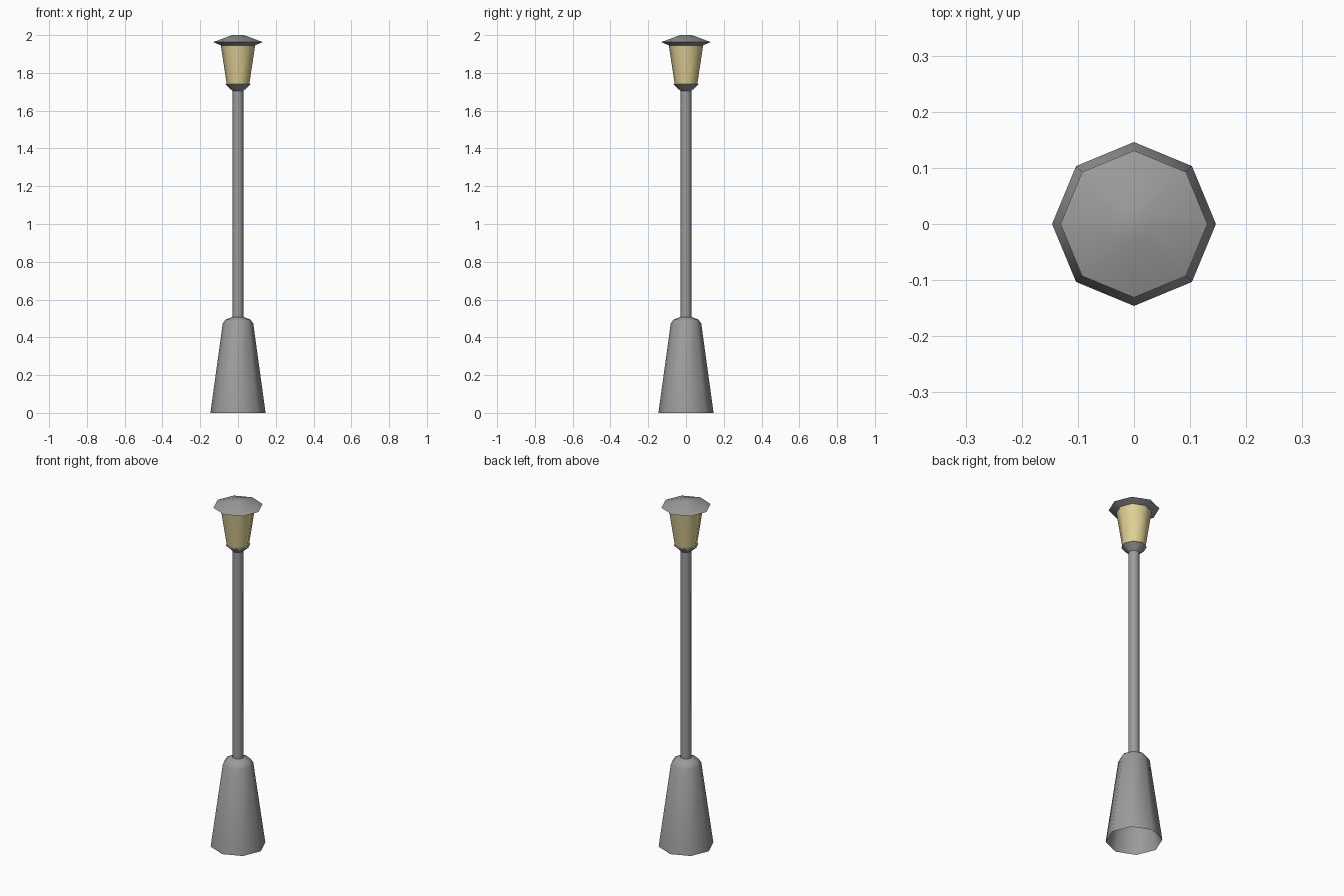
import bpy, math

if "Cube" in bpy.data.objects:
    bpy.data.objects.remove(bpy.data.objects["Cube"])

SIDES = 8


def material(name, rgb):
    m = bpy.data.materials.new(name)
    m.diffuse_color = (*rgb, 1.0)
    m.use_nodes = True
    m.node_tree.nodes["Principled BSDF"].inputs["Base Color"].default_value = m.diffuse_color
    return m


def lathe(name, profile, mat, cap_top=False, cap_bottom=False):
    """Eight-sided turned part from (radius, height) points, bottom to top."""
    verts, faces = [], []
    for r, z in profile:
        for i in range(SIDES):
            a = 2 * math.pi * i / SIDES
            verts.append((r * math.cos(a), r * math.sin(a), z))
    for k in range(len(profile) - 1):
        for i in range(SIDES):
            j = (i + 1) % SIDES
            a, b = k * SIDES, (k + 1) * SIDES
            faces.append((a + i, a + j, b + j, b + i))
    if cap_top:
        top = (len(profile) - 1) * SIDES
        faces.append(tuple(top + i for i in range(SIDES)))
    if cap_bottom:
        faces.append(tuple(reversed(range(SIDES))))
    mesh = bpy.data.meshes.new(name)
    mesh.from_pydata(verts, [], faces)
    mesh.materials.append(mat)
    obj = bpy.data.objects.new(name, mesh)
    bpy.context.collection.objects.link(obj)
    bpy.ops.object.select_all(action='DESELECT')
    obj.select_set(True)
    bpy.context.view_layer.objects.active = obj
    bpy.ops.object.shade_smooth_by_angle(angle=math.radians(50))
    return obj


metal = material("grey metal", (0.33, 0.33, 0.33))
glow = material("warm glass", (0.74, 0.64, 0.30))

# Flared foot, open underneath, with a rounded shoulder
lathe("base", [(0.146, 0.0), (0.081, 0.472), (0.066, 0.494), (0.029, 0.508)], metal)
# Slim post
lathe("pole", [(0.029, 0.508), (0.029, 1.705)], metal)
# Cup holding the lantern
lathe("lantern_cup", [(0.029, 1.705), (0.066, 1.738), (0.060, 1.742)], metal)
# Tapered glass
lathe("lantern_glass", [(0.060, 1.742), (0.091, 1.946)], glow)
# Wide roof with a small flat top
lathe("roof", [(0.091, 1.946), (0.131, 1.963), (0.031, 2.0)], metal, cap_top=True)
